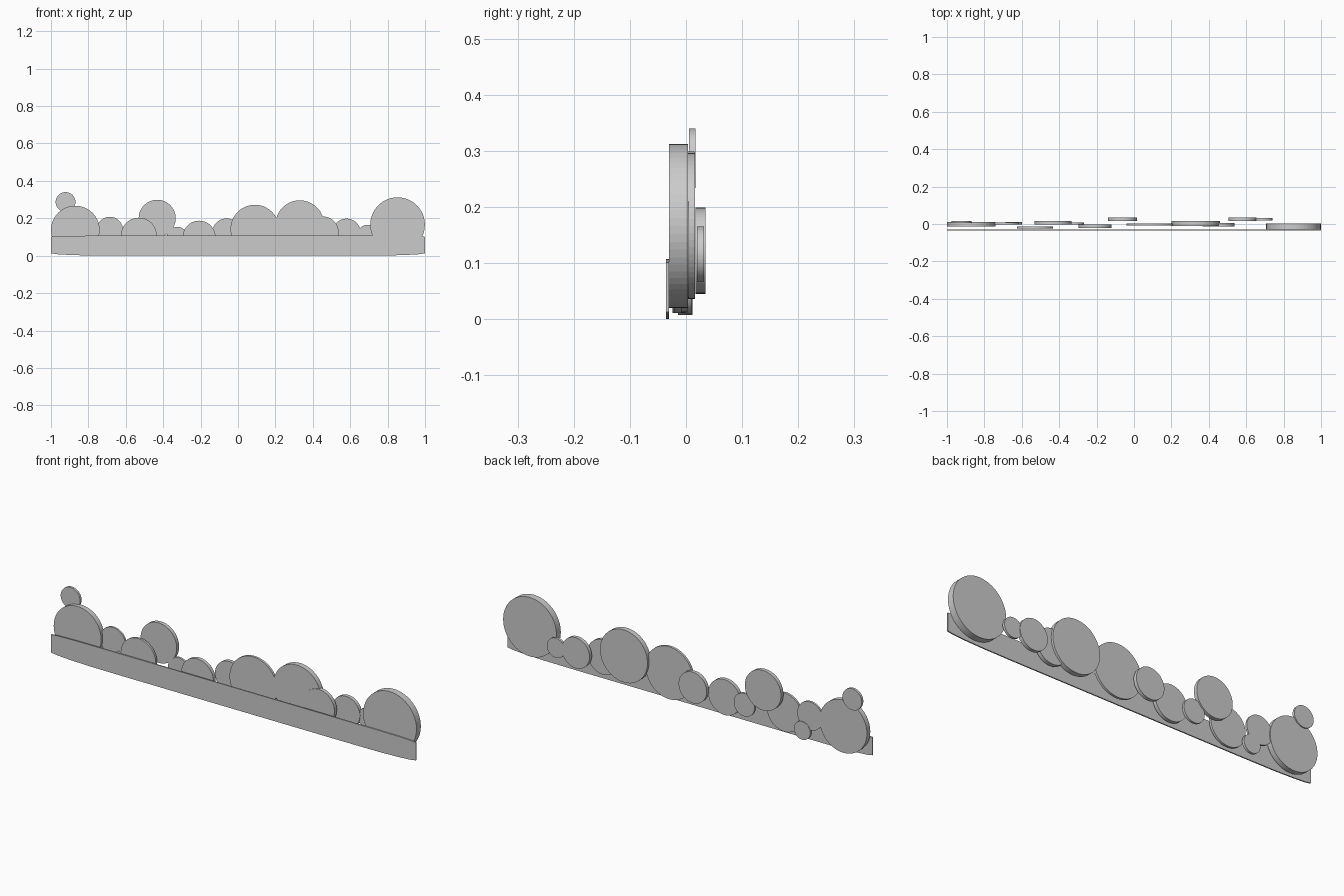
import bpy, bmesh, math
from mathutils import Matrix

if "Cube" in bpy.data.objects:
    bpy.data.objects.remove(bpy.data.objects["Cube"])


def disc(name, x, z, r, y0, y1, sides=64):
    """Thin upright disc facing the front."""
    bm = bmesh.new()
    bmesh.ops.create_cone(bm, cap_ends=True, segments=sides, radius1=r, radius2=r, depth=y1 - y0,
                          matrix=Matrix.Translation((x, (y0 + y1) / 2, z)) @ Matrix.Rotation(math.pi / 2, 4, 'X'))
    me = bpy.data.meshes.new(name)
    bm.to_mesh(me)
    bm.free()
    ob = bpy.data.objects.new(name, me)
    bpy.context.collection.objects.link(ob)


def plate(name, outline, y0, y1):
    """Flat outline in x-z, extruded along y."""
    bm = bmesh.new()
    face = bm.faces.new([bm.verts.new((x, y0, z)) for x, z in outline])
    ext = bmesh.ops.extrude_face_region(bm, geom=[face])
    for v in ext["geom"]:
        if isinstance(v, bmesh.types.BMVert):
            v.co.y = y1
    bmesh.ops.recalc_face_normals(bm, faces=bm.faces)
    me = bpy.data.meshes.new(name)
    bm.to_mesh(me)
    bm.free()
    ob = bpy.data.objects.new(name, me)
    bpy.context.collection.objects.link(ob)


# Long front strip with slightly drooping top ends and rounded lower corners
bottom = [(-1, .013), (-.97, .008), (-.9, .004), (-.8, .001), (-.6, 0)]
top = [(1, .101), (.97, .104), (.9, .106), (.78, .107)]
outline = bottom + [(-x, z) for x, z in reversed(bottom)] + top + [(-x, z) for x, z in reversed(top)]
plate("front_strip", outline, -.036, -.030)

# Row of layered foliage discs: x, z, radius, front y, back y
discs = [
    (-.870, .137, .130, -.014, .012),
    (-.922, .287, .053, .005, .017),
    (-.685, .138, .070, -.002, .008),
    (-.643, .055, .045, -.003, .010),
    (-.530, .107, .096, -.024, -.013),
    (-.432, .200, .099, -.004, .015),
    (-.325, .097, .057, -.002, .009),
    (-.208, .099, .088, -.021, -.003),
    (-.061, .122, .077, .017, .035),
    (.090, .142, .130, -.009, .003),
    (.330, .166, .130, -.010, .016),
    (.452, .124, .086, -.014, .005),
    (.580, .122, .076, .017, .035),
    (.691, .116, .049, .020, .032),
    (.853, .166, .146, -.030, .004),
]
for i, d in enumerate(discs):
    disc(f"foliage_disc_{i + 1:02d}", *d)
